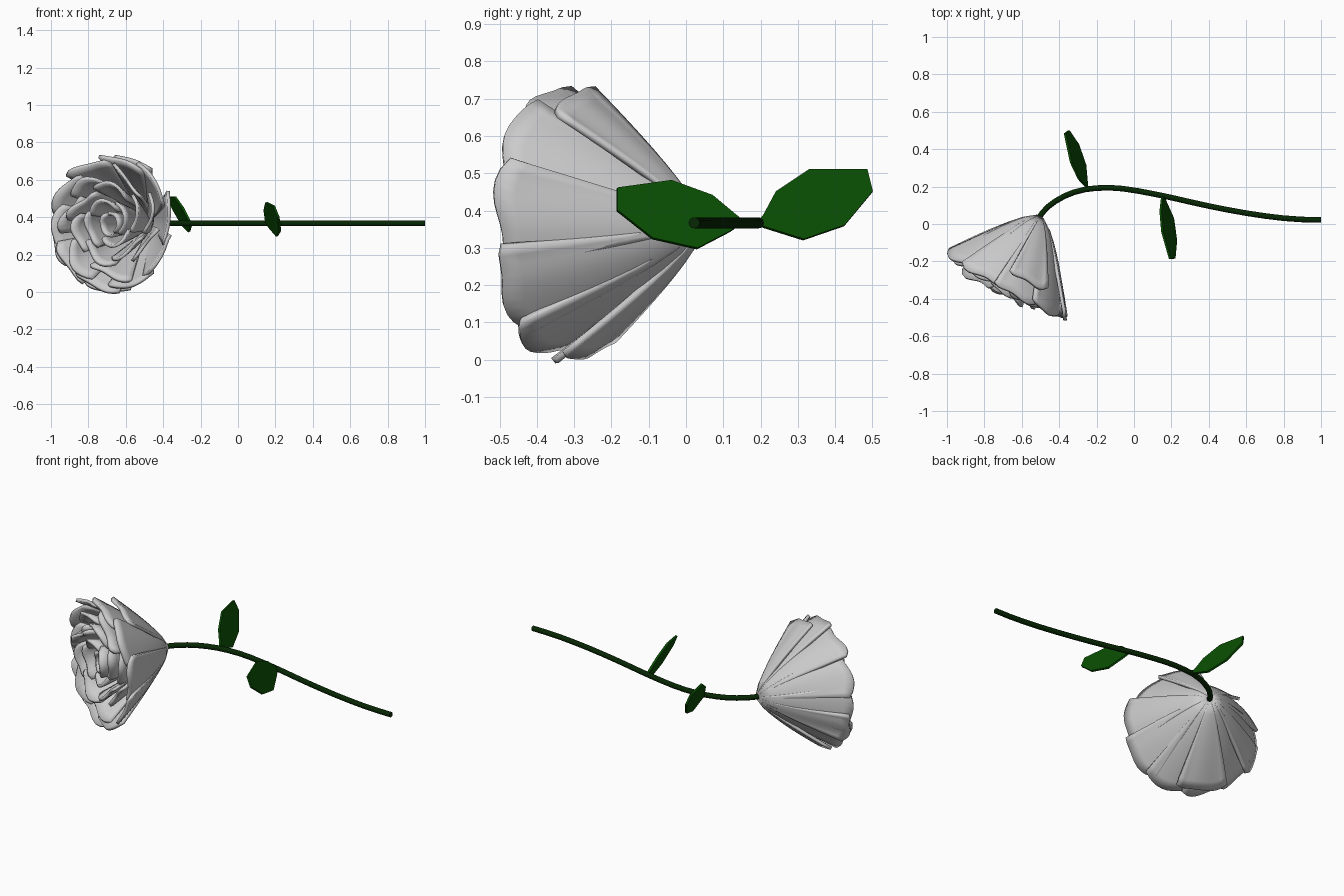
import bpy, bmesh, math, random
from mathutils import Vector

if "Cube" in bpy.data.objects:
    bpy.data.objects.remove(bpy.data.objects["Cube"])

random.seed(4)
BASE = Vector((-0.505, 0.035, 0.365))      # where the bloom meets the stem
AXIS = Vector((-0.45, -0.89, 0)).normalized()
SIDE = Vector((0.89, -0.45, 0)).normalized()
UP = Vector((0, 0, 1))


def green(name, col):
    m = bpy.data.materials.new(name)
    m.diffuse_color = (*col, 1)
    m.use_nodes = True
    m.node_tree.nodes["Principled BSDF"].inputs["Base Color"].default_value = m.diffuse_color
    return m


def make_object(name, bm, mat=None):
    bmesh.ops.recalc_face_normals(bm, faces=bm.faces)
    me = bpy.data.meshes.new(name)
    bm.to_mesh(me)
    bm.free()
    ob = bpy.data.objects.new(name, me)
    bpy.context.collection.objects.link(ob)
    if mat:
        me.materials.append(mat)
    return ob


def smooth(ob, deg):
    bpy.context.view_layer.objects.active = ob
    ob.select_set(True)
    bpy.ops.object.shade_smooth_by_angle(angle=math.radians(deg))
    ob.select_set(False)


def petal(bm, deg, half, radius, length, power, skew, wave, phase, nu=10, nv=9):
    """Curved fan-shaped sheet growing from BASE along AXIS."""
    rows = []
    for j in range(nv + 1):
        v = j / nv
        row = []
        for i in range(nu + 1):
            u = 2 * i / nu - 1
            a = math.radians(deg + u * half)
            r = 0.014 + (radius - 0.014) * v ** power
            r *= 1 + skew * u * v
            r += wave * math.sin(2.6 * u + phase) * v * v
            h = length * v * (1 - 0.06 * abs(u) ** 6 * v + 0.02 * math.sin(4 * u + phase) * v)
            row.append(bm.verts.new(BASE + AXIS * h + (SIDE * math.cos(a) + UP * math.sin(a)) * r))
        rows.append(row)
    for j in range(nv):
        for i in range(nu):
            bm.faces.new((rows[j][i], rows[j][i + 1], rows[j + 1][i + 1], rows[j + 1][i]))


def finish_petals(name, bm, thick=0.018):
    ob = make_object(name, bm)
    s = ob.modifiers.new("thickness", 'SOLIDIFY')
    s.thickness = thick
    s.offset = 0
    smooth(ob, 40)


# loose outermost petals: top right, bottom, lower left
bm = bmesh.new()
for deg, half, rad, length in ((73, 19, 0.358, 0.335), (-97, 23, 0.36, 0.37), (-157, 15, 0.36, 0.385)):
    petal(bm, deg, half, rad, length, 0.80, 0.01, 0.004, deg)
finish_petals("loose_petals", bm)

# closed outer ring, a little shorter on the left
bm = bmesh.new()
for k in range(10):
    d = 36 * k + 4
    c = math.cos(math.radians(d))
    s = abs(math.sin(math.radians(d)))
    petal(bm, d, 23, 0.355 + 0.012 * c - 0.005 * s, 0.405 + 0.015 * c + 0.025 * s,
          0.77, 0.045, 0.009, k * 1.7)
finish_petals("outer_petals", bm)

# inner rings: count, half width, radius, length, curve
for name, n, half, rad, length, power in (
        ("middle_petals", 7, 25, 0.275, 0.43, 0.75),
        ("inner_petals", 6, 33, 0.195, 0.45, 0.68),
        ("heart_petals", 4, 52, 0.12, 0.45, 0.62),
        ("bud_petals", 2, 90, 0.055, 0.43, 0.5)):
    bm = bmesh.new()
    for k in range(n):
        petal(bm, 360 / n * k + random.uniform(-8, 8) + 15, half,
              rad * random.uniform(0.93, 1.07), length * random.uniform(0.95, 1.03),
              power, 0.13, 0.018 * min(1, rad / 0.15), random.uniform(0, 6.28))
    finish_petals(name, bm)

# stem
path = [(-0.51, 0.03), (-0.49, 0.06), (-0.46, 0.092), (-0.42, 0.122), (-0.37, 0.15), (-0.32, 0.17),
        (-0.26, 0.185), (-0.2, 0.192), (-0.13, 0.194), (-0.06, 0.189), (0.02, 0.177), (0.11, 0.16),
        (0.2, 0.141), (0.3, 0.118), (0.4, 0.096), (0.5, 0.076), (0.6, 0.058), (0.7, 0.043),
        (0.8, 0.031), (0.9, 0.024), (1.0, 0.022)]
stem_mat = green("stem_green", (0.002, 0.02, 0.001))
leaf_mat = green("leaf_green", (0.003, 0.075, 0.001))
bm = bmesh.new()
N = 12
rings = []
for i, p in enumerate(path):
    a, b = path[max(i - 1, 0)], path[min(i + 1, len(path) - 1)]
    t = Vector((b[0] - a[0], b[1] - a[1], 0)).normalized()
    n = Vector((-t.y, t.x, 0))
    c = Vector((p[0], p[1], 0.367))
    rings.append([bm.verts.new(c + 0.015 * (n * math.cos(2 * math.pi * k / N) + UP * math.sin(2 * math.pi * k / N)))
                  for k in range(N)])
for r0, r1 in zip(rings, rings[1:]):
    for k in range(N):
        bm.faces.new((r0[k], r0[(k + 1) % N], r1[(k + 1) % N], r1[k]))
bm.faces.new(rings[0])
bm.faces.new(rings[-1])
smooth(make_object("stem", bm, stem_mat), 50)


def leaf(name, outline, slope):
    """Flat faceted leaf: (y, z) outline lying in the plane x = c + a*y + b*z."""
    c, a, b = slope
    bm = bmesh.new()
    bm.faces.new([bm.verts.new((c + a * y + b * z, y, z)) for y, z in outline])
    ob = make_object(name, bm, leaf_mat)
    s = ob.modifiers.new("thickness", 'SOLIDIFY')
    s.thickness = 0.012
    s.offset = 0


leaf("leaf_back", [(0.185, 0.365), (0.205, 0.385), (0.24, 0.45), (0.33, 0.51), (0.485, 0.51),
                   (0.5, 0.45), (0.425, 0.36), (0.315, 0.322), (0.21, 0.355)], (-0.068, -0.2125, -0.39))
leaf("leaf_front", [(0.155, 0.37), (0.13, 0.39), (0.07, 0.44), (-0.04, 0.48), (-0.185, 0.46),
                    (-0.185, 0.40), (-0.09, 0.325), (0.03, 0.298), (0.12, 0.345)], (0.338, -0.23, -0.41))
